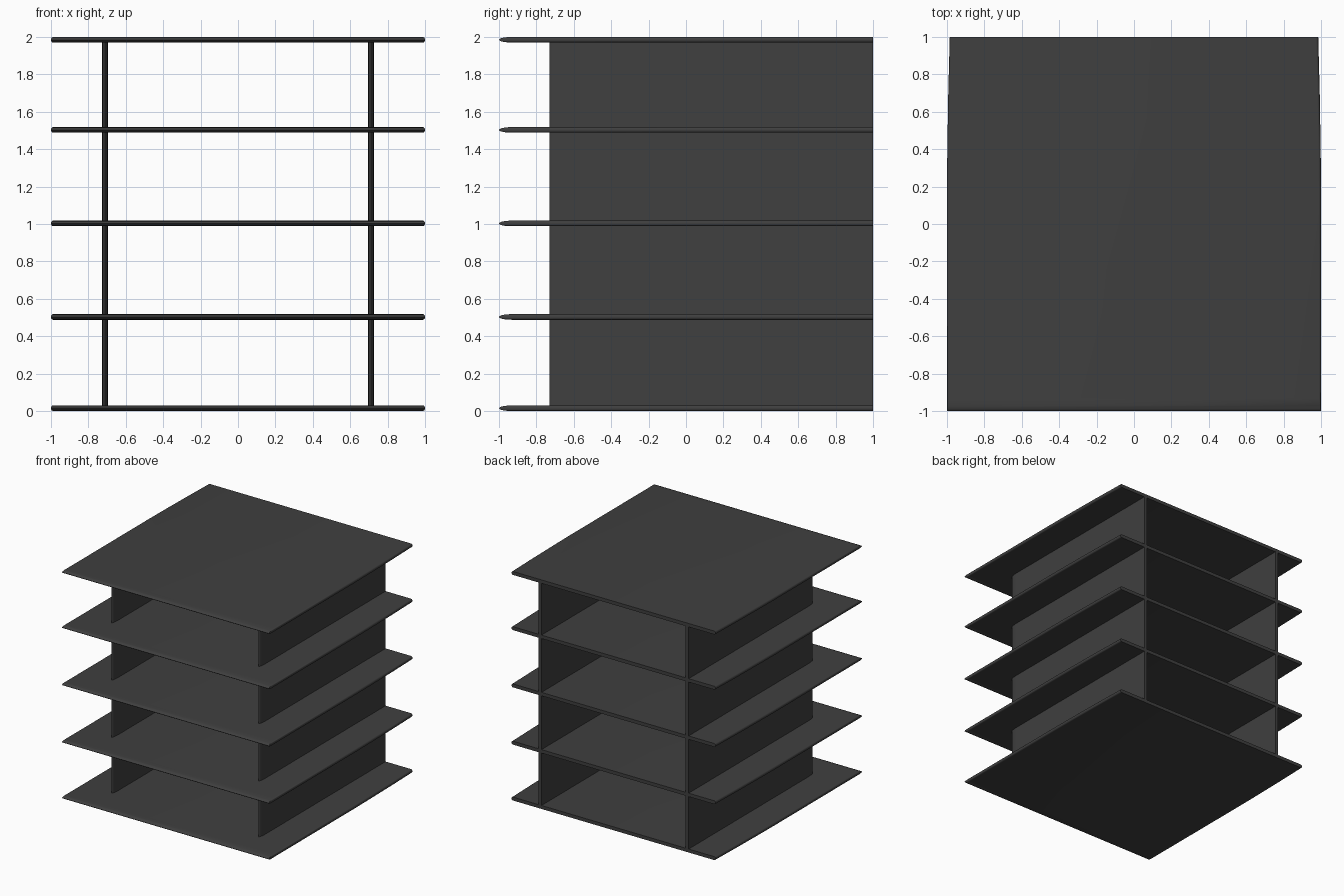
import bpy, bmesh, math

if "Cube" in bpy.data.objects:
    bpy.data.objects.remove(bpy.data.objects["Cube"])

T = 0.03          # board thickness
H = T / 2
mat = bpy.data.materials.new("dark_grey")
mat.diffuse_color = (0.05, 0.05, 0.05, 1)
mat.use_nodes = True
mat.node_tree.nodes["Principled BSDF"].inputs["Base Color"].default_value = mat.diffuse_color


def loft(name, rings):
    """Join equal-length closed rings and cap both ends."""
    bm = bmesh.new()
    rows = [[bm.verts.new(p) for p in ring] for ring in rings]
    n = len(rows[0])
    for a, b in zip(rows, rows[1:]):
        for i in range(n):
            j = (i + 1) % n
            bm.faces.new((a[i], a[j], b[j], b[i]))
    bm.faces.new(rows[0][::-1])
    bm.faces.new(rows[-1])
    bmesh.ops.recalc_face_normals(bm, faces=bm.faces)
    me = bpy.data.meshes.new(name)
    bm.to_mesh(me)
    bm.free()
    me.materials.append(mat)
    ob = bpy.data.objects.new(name, me)
    bpy.context.collection.objects.link(ob)
    bpy.context.view_layer.objects.active = ob
    ob.select_set(True)
    bpy.ops.object.shade_smooth_by_angle(angle=math.radians(35))
    ob.select_set(False)
    return ob


# Shelves: elliptical nose at the front, small round on the sides, flat back
side = [(1, -1), (1, 0.2), (0.998, 0.4), (0.993, 0.7), (0.985, 1)]
STEPS = 10


def shelf_ring(a, zc):
    k = 1 - math.cos(a)
    z = zc + H * math.sin(a)
    right = [(x - 0.012 * k, y + (0.07 * k if y < 0 else 0), z) for x, y in side]
    return right + [(-x, y, z) for x, y, z in reversed(right)]


for i, zc in enumerate((H, 0.503, 1.003, 1.503, 2 - H)):
    angles = [math.pi * (s / STEPS - 0.5) for s in range(STEPS + 1)]
    loft(f"shelf_{i + 1}", [shelf_ring(a, zc) for a in angles])

# Side panels: same nosed profile, standing upright
nose = [(H * math.sin(a), -0.65 - 0.08 * math.cos(a))
        for a in (math.pi * (s / STEPS - 0.5) for s in range(STEPS + 1))]
profile = nose + [(H, 1), (-H, 1)]
for name, sx in (("left_panel", -0.711), ("right_panel", 0.711)):
    loft(name, [[(sx + x, y, z) for x, y in profile] for z in (T - 0.005, 2 - T + 0.005)])
